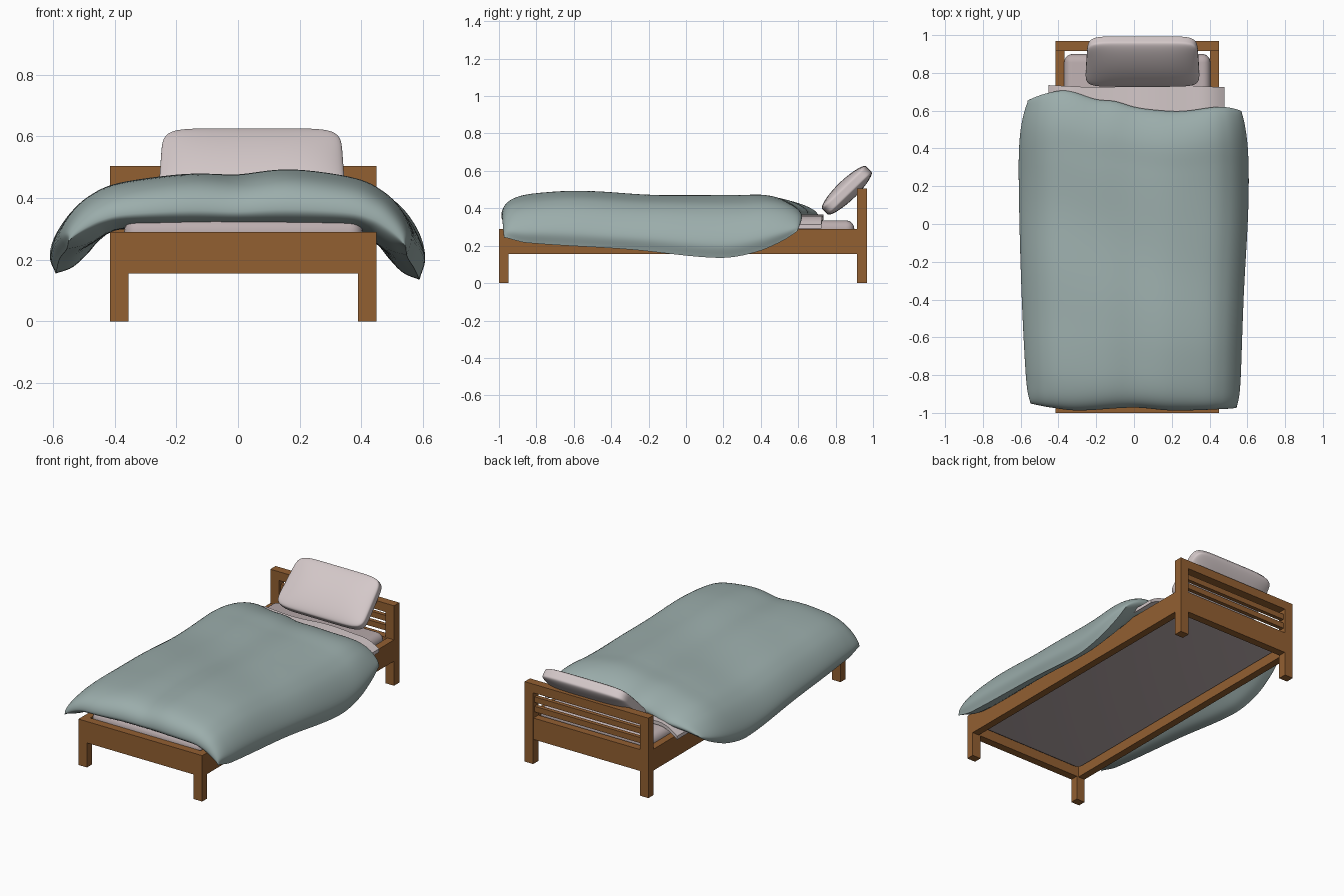
import bpy, bmesh, math
from mathutils import Matrix, Vector

if "Cube" in bpy.data.objects:
    bpy.data.objects.remove(bpy.data.objects["Cube"])


def material(name, rgb):
    m = bpy.data.materials.new(name)
    m.diffuse_color = (*rgb, 1)
    m.use_nodes = True
    m.node_tree.nodes["Principled BSDF"].inputs["Base Color"].default_value = m.diffuse_color
    return m


WOOD = material("warm_wood", (0.29, 0.115, 0.031))
DUVET = material("sage_green_fabric", (0.33, 0.42, 0.41))
LINEN = material("pale_linen", (0.66, 0.58, 0.585))
MATTRESS = material("mattress_fabric", (0.50, 0.42, 0.425))


def finish(name, bm, mat, smooth=None):
    bmesh.ops.recalc_face_normals(bm, faces=bm.faces)
    me = bpy.data.meshes.new(name)
    bm.to_mesh(me)
    bm.free()
    me.materials.append(mat)
    ob = bpy.data.objects.new(name, me)
    bpy.context.collection.objects.link(ob)
    if smooth:
        bpy.ops.object.select_all(action='DESELECT')
        ob.select_set(True)
        bpy.context.view_layer.objects.active = ob
        bpy.ops.object.shade_smooth_by_angle(angle=math.radians(smooth))
    return ob


def box(name, x, y, z, mat, bevel=0):
    bm = bmesh.new()
    bmesh.ops.create_cube(bm, size=1)
    for v in bm.verts:
        v.co = [(r[0] + r[1]) / 2 + c * (r[1] - r[0]) for r, c in zip((x, y, z), v.co)]
    if bevel:
        bmesh.ops.bevel(bm, geom=bm.edges[:], offset=bevel, segments=5, profile=0.5, affect='EDGES')
    return finish(name, bm, mat, 40 if bevel else None)


def curve(pts, x):
    """Smooth curve through (x, value) points."""
    x = min(max(x, pts[0][0]), pts[-1][0])
    slope = []
    for i in range(len(pts)):
        a, b = pts[max(i - 1, 0)], pts[min(i + 1, len(pts) - 1)]
        slope.append((b[1] - a[1]) / (b[0] - a[0]))
    i = 0
    while i < len(pts) - 2 and x > pts[i + 1][0]:
        i += 1
    (x0, y0), (x1, y1) = pts[i], pts[i + 1]
    h = x1 - x0
    t = (x - x0) / h
    return ((2*t**3 - 3*t*t + 1) * y0 + (t**3 - 2*t*t + t) * h * slope[i]
            + (3*t*t - 2*t**3) * y1 + (t**3 - t*t) * h * slope[i + 1])


# Frame: legs, rails, headboard
L, R, RAIL = -0.415, 0.45, (0.155, 0.29)
for side, x in (("left", (L, L + 0.06)), ("right", (R - 0.06, R))):
    box(f"front_leg_{side}", x, (-1.0, -0.95), (0, 0.156), WOOD)
    box(f"headboard_post_{side}", x, (0.915, 0.968), (0, 0.505), WOOD)
box("left_rail", (L, L + 0.047), (-0.95, 0.915), RAIL, WOOD)
box("right_rail", (R - 0.047, R), (-0.95, 0.915), RAIL, WOOD)
box("footboard", (L, R), (-1.0, -0.95), RAIL, WOOD)
inner = (L + 0.06, R - 0.06)
box("headboard_panel", inner, (0.917, 0.966), RAIL, WOOD)
box("headboard_top", inner, (0.915, 0.968), (0.45, 0.505), WOOD)
for i, z in enumerate((0.325, 0.385)):
    box(f"headboard_slat_{i + 1}", inner, (0.93, 0.955), (z, z + 0.035), WOOD)

# Mattress
box("mattress", (L + 0.045, R - 0.045), (-0.95, 0.9), (0.195, 0.335), MATTRESS, 0.045)

# Folded sheet showing above the duvet
bm = bmesh.new()
bmesh.ops.create_grid(bm, x_segments=40, y_segments=8, size=1)
for v in bm.verts:
    x, y = 0.013 + 0.465 * v.co.x, 0.615 + 0.115 * v.co.y
    droop = 0.05 * max(0, (abs(x - 0.013) - 0.33) / 0.135) ** 2
    v.co = (x, y + 0.006 * math.sin(9 * x) * v.co.y, 0.362 - droop + 0.004 * math.sin(14 * x))
geo = bmesh.ops.extrude_face_region(bm, geom=bm.faces[:])["geom"]
bmesh.ops.translate(bm, vec=(0, 0, -0.022), verts=[g for g in geo if isinstance(g, bmesh.types.BMVert)])
finish("folded_sheet", bm, LINEN, 40)

# Pillow: rounded, puffed block leaning on the headboard
bm = bmesh.new()
bmesh.ops.create_cube(bm, size=2)
bmesh.ops.subdivide_edges(bm, edges=bm.edges[:], cuts=23, use_grid_fill=True)
lean = Matrix.Rotation(math.radians(44), 3, 'X')
for v in bm.verts:
    p = v.co.copy()
    n = 7
    p *= max(map(abs, p)) / sum(abs(c) ** n for c in p) ** (1 / n)
    puff = 0.6 + 0.4 * (1 - p.x ** 4) * (1 - p.y ** 2)
    q = Vector((p.x * (0.297 - 0.008 * p.y), p.y * 0.164, p.z * 0.056 * puff))
    v.co = Vector((0.045, 0.86, 0.496)) + lean @ q
finish("pillow", bm, LINEN, 60)

# Duvet: top and bottom skins meeting in a seam, draped over both sides
CROSS_X = (0, .33, .66, .83, .94, 1.0, .97)
TOP_DROP = (0, -.01, .09, .26, .50, .78, 1)
LOW_X = (0, .33, .63, .73, .80, .88, .97)
LOW_DROP = (0, 0, .03, .24, .56, .86, 1)
TOP_Z = [(-1, .455), (-.8, .476), (-.6, .483), (0, .458), (.3, .463), (.45, .468), (.6, .445), (.72, .41)]
TIP_Z = [(-1, .27), (-.93, .235), (-.85, .215), (-.3, .18), (.2, .135), (.4, .165), (.55, .23), (.65, .30)]
WIDE_L = [(-1, .565), (-.4, .595), (.2, .61), (.45, .605), (.65, .575)]
WIDE_R = [(-1, .56), (-.4, .58), (.1, .605), (.4, .605), (.65, .585)]
BACK_Y = [(-.61, .62), (-.56, .655), (-.45, .695), (-.35, .705), (-.2, .66), (-.1, .65),
          (0, .62), (.1, .605), (.25, .597), (.45, .62), (.55, .605), (.61, .57)]
FRONT_Y = [(-.6, -.94), (-.55, -.95), (-.45, -.97), (-.3, -.987), (0, -.972), (.2, -.987), (.5, -.978), (.6, -.965)]


def skin_point(s, y, xs, drops, crown):
    """Point on one skin; s runs -6..6 across the bed."""
    t = abs(s)
    wide = curve(WIDE_R if s > 0 else WIDE_L, y)
    x = math.copysign(wide * curve(list(enumerate(xs)), t), s)
    tip = curve(TIP_Z, y) + (0.02 if s < 0 else 0)
    return x, crown - (crown - tip) * curve(list(enumerate(drops)), t)


NS, NV = 72, 72
bm = bmesh.new()
skins = []
for upper in (True, False):
    grid = []
    for j in range(NV + 1):
        w = -math.cos(math.pi * j / NV)
        row = []
        for i in range(NS + 1):
            s = 12 * i / NS - 6
            y0 = -0.18 + 0.80 * w
            xt, zt = skin_point(s, y0, CROSS_X, TOP_DROP, curve(TOP_Z, y0))
            xb, zb = skin_point(s, y0, LOW_X, LOW_DROP, 0.302)
            # broad creases in the top skin
            fade = max(0, 1 - (abs(s) / 6) ** 4)
            zt += fade * (0.022 * xt - 0.012 * math.exp(-(xt / 0.09) ** 2) * max(0, -y0)
                          + 0.005 * math.sin(7 * xt + 5 * y0) * math.cos(6 * y0 - 3 * xt))
            e = math.sqrt(max(0, 1 - abs(w) ** (12 if w < 0 else 8)))
            xm, zm = (xt + xb) / 2, (zt + zb) / 2 - 0.02 * max(0, -w) ** 8
            x, z = (xt, zt) if upper else (xb, zb)
            x, z = xm + (x - xm) * e, zm + (z - zm) * e
            f, b = curve(FRONT_Y, xm), curve(BACK_Y, xm)
            row.append(bm.verts.new((x, f + (b - f) * (w + 1) / 2, z)))
        grid.append(row)
    for j in range(NV):
        for i in range(NS):
            bm.faces.new((grid[j][i], grid[j][i + 1], grid[j + 1][i + 1], grid[j + 1][i]))
bmesh.ops.remove_doubles(bm, verts=bm.verts[:], dist=0.0004)
finish("duvet", bm, DUVET, 70)
